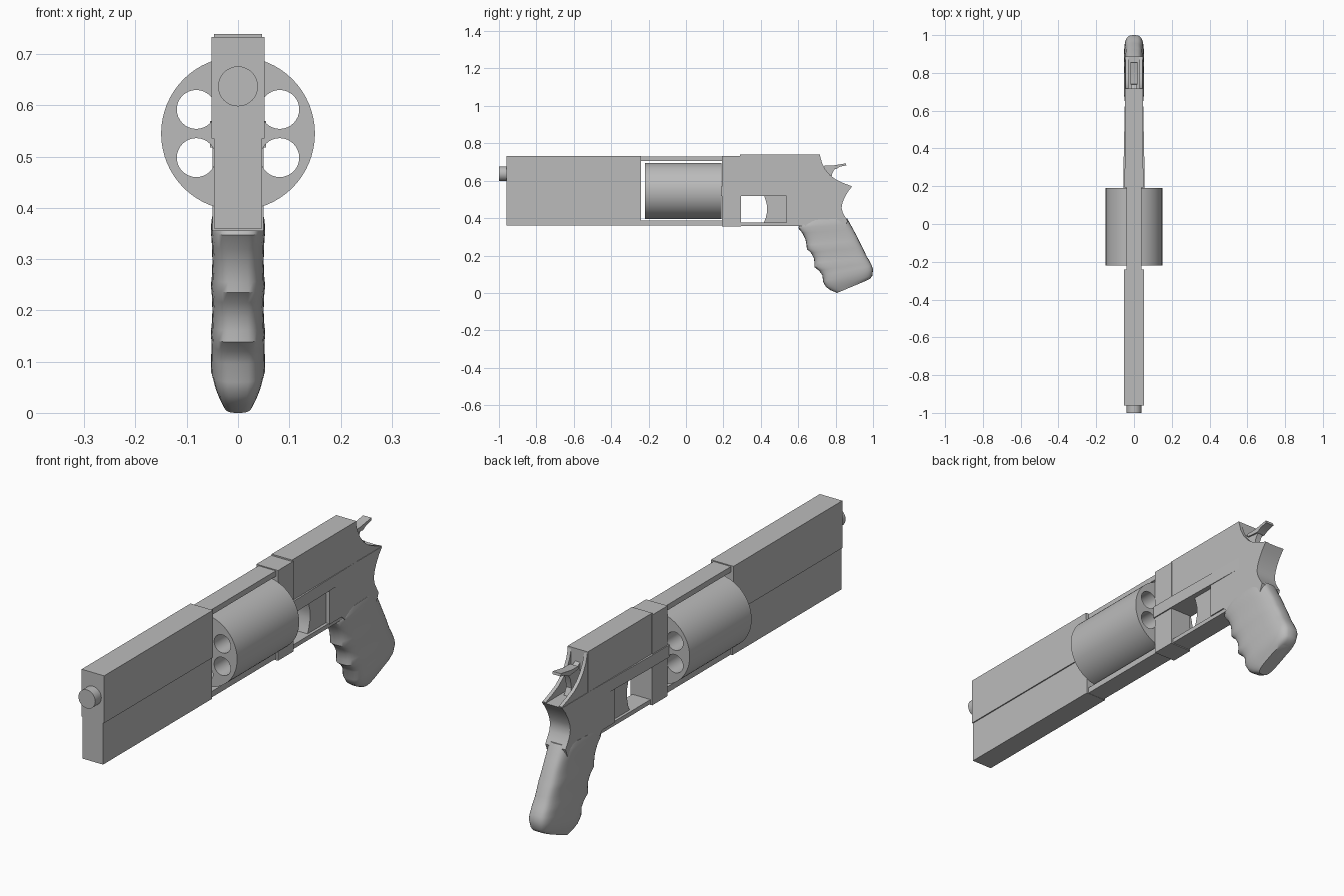
import bpy, bmesh, math
from mathutils import Vector

if "Cube" in bpy.data.objects:
    bpy.data.objects.remove(bpy.data.objects["Cube"])

steel = bpy.data.materials.new("grey_steel")
steel.diffuse_color = (0.5, 0.5, 0.5, 1)
steel.use_nodes = True
steel.node_tree.nodes["Principled BSDF"].inputs["Base Color"].default_value = steel.diffuse_color


def finish(name, bm, angle=30):
    bmesh.ops.remove_doubles(bm, verts=bm.verts, dist=1e-5)
    bmesh.ops.recalc_face_normals(bm, faces=bm.faces)
    me = bpy.data.meshes.new(name)
    bm.to_mesh(me)
    bm.free()
    me.materials.clear()
    me.materials.append(steel)
    me.shade_smooth()
    me.set_sharp_from_angle(angle=math.radians(angle))
    ob = bpy.data.objects.new(name, me)
    bpy.context.collection.objects.link(ob)
    return ob


def slab(name, pts, x0, x1):
    """Side profile of (y, z) points extruded across x."""
    bm = bmesh.new()
    f = bm.faces.new([bm.verts.new((x0, y, z)) for y, z in pts])
    r = bmesh.ops.extrude_face_region(bm, geom=[f])
    vs = [g for g in r["geom"] if isinstance(g, bmesh.types.BMVert)]
    bmesh.ops.translate(bm, verts=vs, vec=(x1 - x0, 0, 0))
    return finish(name, bm)


def box(name, w, y0, y1, z0, z1):
    return slab(name, [(y0, z0), (y1, z0), (y1, z1), (y0, z1)], -w, w)


def disc_with_holes(name, circles, y0, y1):
    """Circles (x, z, r): the first is the rim, the rest are through holes."""
    cu = bpy.data.curves.new(name, "CURVE")
    cu.dimensions = "2D"
    cu.fill_mode = "BOTH"
    cu.extrude = (y1 - y0) / 2
    for x, z, r in circles:
        n = 64 if r > 0.1 else 32
        sp = cu.splines.new("POLY")
        sp.points.add(n - 1)
        for i, p in enumerate(sp.points):
            a = 2 * math.pi * i / n
            p.co = (x + r * math.cos(a), z + r * math.sin(a), 0, 1)
        sp.use_cyclic_u = True
    tmp = bpy.data.objects.new(name + "_curve", cu)
    bpy.context.collection.objects.link(tmp)
    bpy.context.view_layer.update()
    bm = bmesh.new()
    bm.from_mesh(tmp.to_mesh())
    tmp.to_mesh_clear()
    bpy.data.objects.remove(tmp)
    for v in bm.verts:
        x, z, d = v.co
        v.co = ((x, (y0 + y1) / 2 - d, z))
    return finish(name, bm)


# barrel, underlug and muzzle
box("barrel_upper", 0.052, -0.96, -0.24, 0.535, 0.733)
box("barrel_underlug", 0.047, -0.96, -0.24, 0.36, 0.535)
disc_with_holes("muzzle", [(0, 0.637, 0.039)], -1.0, -0.955)

# cylinder with six chambers
CZ = 0.545
rim = [(0, CZ, 0.15)]
for k in range(6):
    a = math.radians(30 + 60 * k)
    rim.append((0.094 * math.cos(a), CZ + 0.094 * math.sin(a), 0.038))
disc_with_holes("cylinder", rim, -0.22, 0.19)

# frame around the cylinder
box("top_strap", 0.04, -0.25, 0.2, 0.706, 0.729)
box("bottom_strap", 0.04, -0.25, 0.2, 0.361, 0.386)
box("recoil_block", 0.05, 0.193, 0.295, 0.355, 0.733)

# tapering side rail that runs back into the frame
bm = bmesh.new()
plan = [(-0.055, 0.188), (0.055, 0.188), (0.055, 0.32), (0.047, 0.72), (-0.047, 0.72), (-0.055, 0.32)]
low = [bm.verts.new((x, y, 0.518)) for x, y in plan]
f = bm.faces.new(low)
r = bmesh.ops.extrude_face_region(bm, geom=[f])
bmesh.ops.translate(bm, verts=[g for g in r["geom"] if isinstance(g, bmesh.types.BMVert)], vec=(0, 0, 0.051))
finish("side_rail", bm)

# upper rear housing with two curved cheeks around the hammer slot
box("rear_housing", 0.047, 0.29, 0.717, 0.565, 0.739)
cheek = [(0.715, 0.565), (0.715, 0.738), (0.728, 0.693), (0.745, 0.66), (0.77, 0.63), (0.80, 0.607),
         (0.84, 0.588), (0.885, 0.571), (0.88, 0.565)]
for side, s in (("left", -1), ("right", 1)):
    slab("hammer_cheek_" + side, cheek, s * 0.03, s * 0.045)

# lower rear frame with the curved neck
slab("rear_frame", [(0.538, 0.375), (0.538, 0.568), (0.887, 0.568), (0.865, 0.54), (0.848, 0.51),
                    (0.836, 0.48), (0.832, 0.455), (0.838, 0.43), (0.85, 0.408), (0.864, 0.385),
                    (0.85, 0.35), (0.64, 0.355), (0.62, 0.375)], -0.047, 0.047)

# trigger and guard
box("trigger_guard", 0.042, 0.29, 0.65, 0.359, 0.377)
slab("trigger", [(0.545, 0.372), (0.545, 0.53), (0.415, 0.53), (0.425, 0.498), (0.434, 0.465),
                 (0.434, 0.435), (0.426, 0.4), (0.415, 0.372)], -0.03, 0.03)

# hammer and thumb spur
slab("hammer", [(0.71, 0.57), (0.71, 0.69), (0.735, 0.675), (0.80, 0.67), (0.782, 0.64),
                (0.775, 0.60), (0.79, 0.57)], -0.012, 0.012)
slab("hammer_spur", [(0.738, 0.668), (0.74, 0.68), (0.79, 0.682), (0.825, 0.688), (0.855, 0.693),
                     (0.857, 0.682), (0.825, 0.675), (0.80, 0.662)], -0.019, 0.019)

# grip: rings of (front y, z, back y, z, half width) with finger grooves
rings = [
    (0.632, 0.388, 0.862, 0.398, 0.048), (0.605, 0.362, 0.870, 0.384, 0.052),
    (0.600, 0.347, 0.880, 0.365, 0.053), (0.622, 0.320, 0.895, 0.338, 0.051),
    (0.639, 0.285, 0.912, 0.307, 0.050), (0.645, 0.255, 0.925, 0.280, 0.051),
    (0.646, 0.235, 0.934, 0.262, 0.053), (0.668, 0.215, 0.944, 0.243, 0.051),
    (0.684, 0.185, 0.957, 0.215, 0.050), (0.687, 0.160, 0.969, 0.190, 0.051),
    (0.687, 0.138, 0.978, 0.176, 0.053), (0.710, 0.120, 0.985, 0.163, 0.052),
    (0.729, 0.095, 0.994, 0.146, 0.052), (0.733, 0.060, 1.000, 0.125, 0.053),
    (0.748, 0.032, 0.996, 0.092, 0.045), (0.772, 0.015, 0.985, 0.077, 0.038),
    (0.808, 0.000, 0.965, 0.066, 0.030)]
bm = bmesh.new()
N, P = 32, 2 / 3.4
loops = []
for fy, fz, by, bz, w in rings:
    front, back = Vector((0, fy, fz)), Vector((0, by, bz))
    mid, half = (front + back) / 2, (back - front) / 2
    ring = []
    for i in range(N):
        a = 2 * math.pi * i / N
        c, s = math.cos(a), math.sin(a)
        p = mid + half * math.copysign(abs(c) ** P, c)
        p.x = w * math.copysign(abs(s) ** P, s)
        ring.append(bm.verts.new(p))
    loops.append(ring)
for a, b in zip(loops, loops[1:]):
    for i in range(N):
        j = (i + 1) % N
        bm.faces.new((a[i], a[j], b[j], b[i]))
bm.faces.new(loops[0])
bm.faces.new(loops[-1])
finish("grip", bm, 40)
